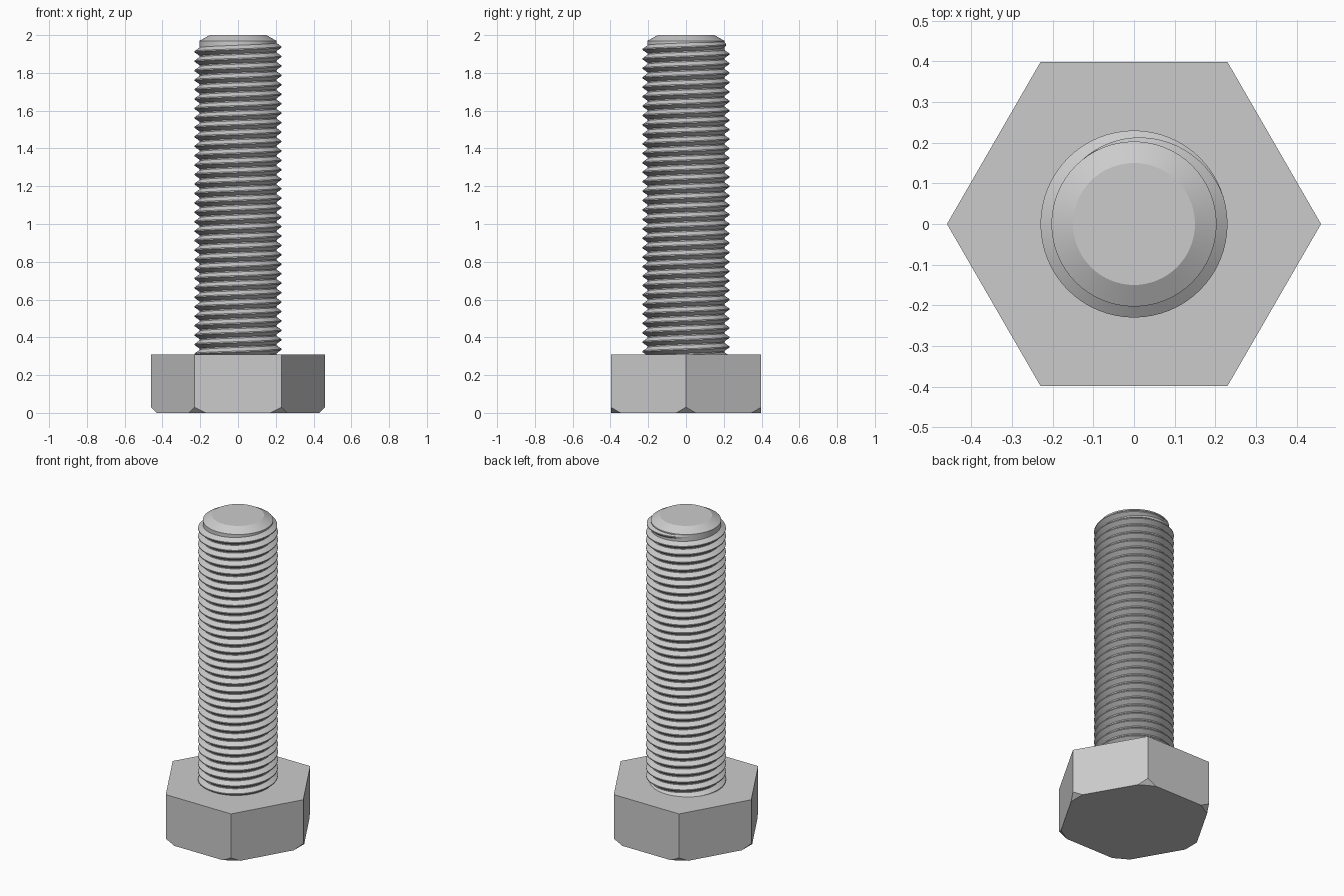
import bpy, bmesh
from math import cos, sin, pi, tau
from mathutils import Vector

cube = bpy.data.objects.get("Cube")
if cube:
    bpy.data.objects.remove(cube, do_unlink=True)

steel = bpy.data.materials.new("grey_steel")
steel.use_nodes = True
colour = (0.6, 0.6, 0.6, 1)
steel.diffuse_color = colour
steel.node_tree.nodes["Principled BSDF"].inputs["Base Color"].default_value = colour


def polar(r, a, z):
    return Vector((r * cos(a), r * sin(a), z))


def finish(bm, name, smooth_angle=None):
    bmesh.ops.recalc_face_normals(bm, faces=bm.faces[:])
    mesh = bpy.data.meshes.new(name)
    bm.to_mesh(mesh)
    bm.free()
    mesh.materials.append(steel)
    ob = bpy.data.objects.new(name, mesh)
    bpy.context.collection.objects.link(ob)
    if smooth_angle:
        bpy.ops.object.select_all(action='DESELECT')
        ob.select_set(True)
        bpy.context.view_layer.objects.active = ob
        bpy.ops.object.shade_smooth_by_angle(angle=smooth_angle)
    return ob


def loft(bm, rings, closed):
    """Skin neighbouring rings of points and cap both ends."""
    rows = [[bm.verts.new(p) for p in ring] for ring in rings]
    n = len(rows[0])
    for a, b in zip(rows, rows[1:]):
        for i in range(n):
            j = (i + 1) % n
            bm.faces.new((a[i], a[j], b[j], b[i]))
    if closed:
        bm.faces.new(rows[0])
        bm.faces.new(rows[-1])


# Hexagonal head, with its lower corners cut off at 45 degrees
HEAD_R, HEAD_H, CUT = 0.46, 0.31, 0.03
bm = bmesh.new()
loft(bm, [[polar(HEAD_R, k * tau / 6, z) for k in range(6)] for z in (0, HEAD_H)], True)
for k in range(6):
    a = k * tau / 6
    bmesh.ops.bisect_plane(bm, geom=bm.verts[:] + bm.edges[:] + bm.faces[:], dist=1e-6,
                           plane_co=polar(HEAD_R - CUT, a, 0),
                           plane_no=polar(1, a, -1), clear_outer=True)
    bmesh.ops.holes_fill(bm, edges=[e for e in bm.edges if e.is_boundary], sides=0)
finish(bm, "hex_head")

# Shank core with a chamfered tip
SEG = 64
ROOT, CREST = 0.203, 0.23
profile = [(ROOT, HEAD_H - 0.02), (ROOT, 1.97), (0.15, 2.0)]
bm = bmesh.new()
loft(bm, [[polar(r, i * tau / SEG, z) for i in range(SEG)] for r, z in profile], True)
finish(bm, "shank_core", 0.42)

# Right-handed helical thread that fades out at the tip
PITCH, TURNS, TOP_Z = 0.05, 33, 1.937
fade_start, fade_end = 0.05 * tau, 0.37 * tau
steps = TURNS * SEG
extra = int(fade_end / tau * SEG)
rings = []
for i in range(-steps, extra + 1):
    a = i * tau / SEG
    z = TOP_Z + PITCH * a / tau
    t = min(1, max(0, (a - fade_start) / (fade_end - fade_start)))
    tip = CREST + (ROOT - 0.001 - CREST) * t
    base, flat = 0.024 - 0.012 * t, 0.003
    rings.append([polar(ROOT - 0.003, a, z - base), polar(tip, a, z - flat),
                  polar(tip, a, z + flat), polar(ROOT - 0.003, a, z + base)])
bm = bmesh.new()
loft(bm, rings, True)
finish(bm, "screw_thread", 0.5)
